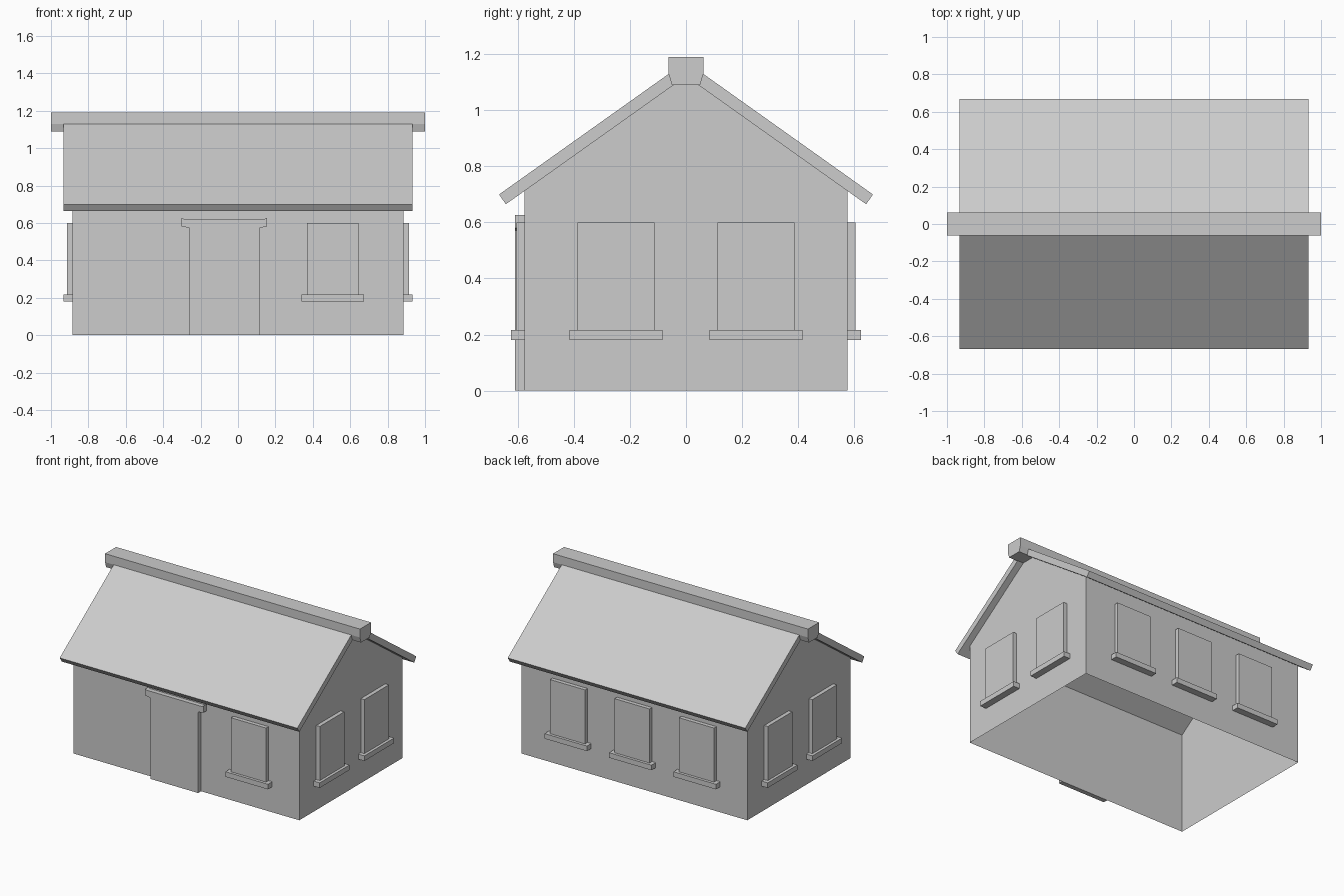
import bpy, bmesh
from mathutils import Vector

old = bpy.data.objects.get("Cube")
if old:
    bpy.data.objects.remove(old, do_unlink=True)

grey = bpy.data.materials.new("plain grey")
grey.use_nodes = True
colour = (0.604, 0.604, 0.604, 1)
grey.diffuse_color = colour
grey.node_tree.nodes["Principled BSDF"].inputs["Base Color"].default_value = colour


def prism(name, profile, axis, start, end, open_shell=False):
    """Extrude a 2D profile along axis: 'x' takes (y, z) points, 'y' takes (x, z)."""
    bm = bmesh.new()

    def place(p, d):
        return Vector((d, p[0], p[1])) if axis == "x" else Vector((p[0], d, p[1]))
    face = bm.faces.new([bm.verts.new(place(p, start)) for p in profile])
    out = bmesh.ops.extrude_face_region(bm, geom=[face])
    moved = [v for v in out["geom"] if isinstance(v, bmesh.types.BMVert)]
    bmesh.ops.translate(bm, verts=moved, vec=place((0, 0), end - start))
    bmesh.ops.recalc_face_normals(bm, faces=bm.faces)
    if open_shell:
        bm.normal_update()
        caps = [f for f in bm.faces if abs(f.normal.z) > 0.1]
        bmesh.ops.delete(bm, geom=caps, context="FACES_ONLY")
    mesh = bpy.data.meshes.new(name)
    bm.to_mesh(mesh)
    bm.free()
    mesh.materials.append(grey)
    obj = bpy.data.objects.new(name, mesh)
    bpy.context.collection.objects.link(obj)
    return obj


def rect(centre, width, low, high):
    a, b = centre - width / 2, centre + width / 2
    return [(a, low), (b, low), (b, high), (a, high)]


HALF_X, HALF_Y = 0.885, 0.577
EAVE, APEX = 0.712, 1.122

# Hollow walls with gables, open underneath
prism("walls", [(-HALF_Y, 0), (HALF_Y, 0), (HALF_Y, EAVE), (0, APEX), (-HALF_Y, EAVE)],
      "x", -HALF_X, HALF_X, open_shell=True)

# Roof slabs
for side, label in ((-1, "front"), (1, "back")):
    slab = [(0.643, 0.665), (0.667, 0.70), (0.0, 1.174), (0.0, APEX)]
    prism(label + "_roof", [(side * y, z) for y, z in slab], "x", -0.932, 0.932)

# Ridge beam with a tapered underside
half_ridge = [(0.05, 1.09), (0.062, 1.13), (0.062, 1.19)]
prism("ridge_beam", half_ridge + [(-y, z) for y, z in reversed(half_ridge)], "x", -1, 1)


# Shuttered windows, each with a sill
def window(label, centre, axis, side):
    wall = HALF_X if axis == "x" else HALF_Y
    prism(label + "_window", rect(centre, 0.275, 0.2, 0.6), axis, side * wall, side * (wall + 0.028))
    prism(label + "_sill", rect(centre, 0.333, 0.181, 0.217), axis, side * wall, side * (wall + 0.048))


window("front", 0.506, "y", -1)
for i in (-1, 0, 1):
    window("back", i * 0.506, "y", 1)
for side, label in ((-1, "right"), (1, "left")):
    for y in (-0.25, 0.25):
        window(label, y, "x", side)

# Door with a flared lintel
half_door = [(0.187, 0), (0.187, 0.572), (0.197, 0.576), (0.228, 0.58),
             (0.228, 0.627), (0.215, 0.621)]
outline = half_door + [(-x, z) for x, z in reversed(half_door)]
prism("door", [(x - 0.073, z) for x, z in outline], "y", -HALF_Y, -0.61)
